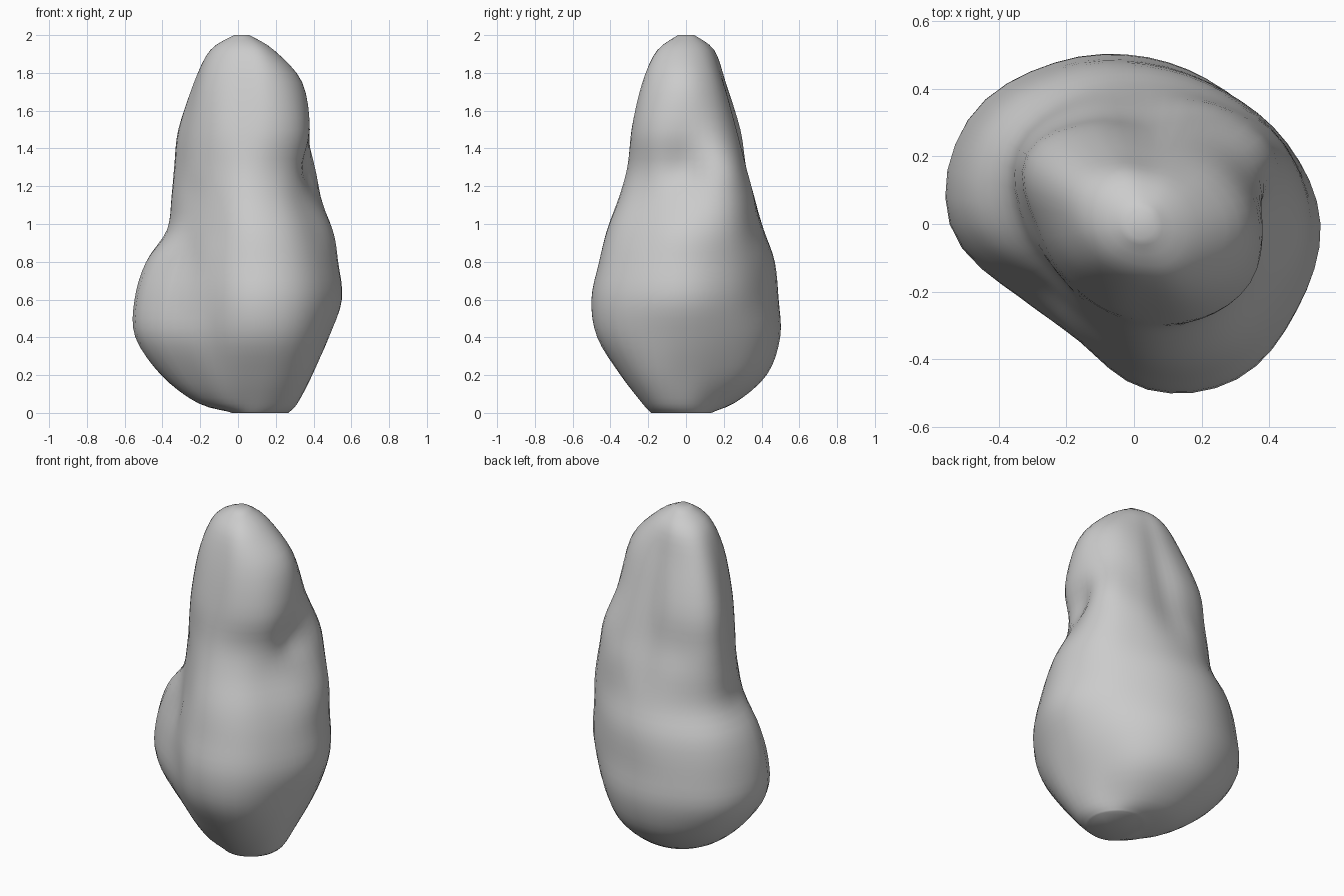
import bpy, bmesh, math

CX = 0.04      # x of the rock's vertical axis
N = 12         # measured directions, every 30 degrees from +x
SIDES = 48
STEPS = 4      # rings between measured heights

# height, then radii counter-clockwise from +x
levels = [
    (0.05, .27, .24, .24, .25, .27, .27, .24, .21, .21, .22, .26, .29),
    (0.20, .345, .34, .38, .42, .46, .48, .43, .33, .31, .335, .38, .385),
    (0.40, .44, .43, .45, .49, .545, .605, .57, .43, .39, .46, .50, .465),
    (0.60, .51, .475, .455, .48, .54, .60, .575, .415, .40, .49, .53, .51),
    (0.80, .49, .47, .45, .465, .51, .555, .51, .36, .375, .45, .49, .48),
    (0.97, .46, .465, .42, .41, .44, .46, .39, .33, .34, .41, .44, .43),
    (1.15, .37, .44, .40, .355, .40, .435, .36, .305, .31, .35, .36, .35),
    (1.30, .31, .415, .36, .31, .36, .42, .34, .30, .29, .31, .32, .325),
    (1.50, .34, .34, .30, .265, .33, .395, .32, .285, .275, .28, .32, .35),
    (1.75, .30, .265, .22, .20, .24, .295, .26, .24, .22, .22, .26, .29),
    (1.92, .15, .14, .135, .14, .17, .195, .185, .165, .15, .15, .165, .16),
]
# flat foot, shifted to the front right, and small blunt tip shifted left
foot = (0.0, *[.14 + .09 * math.cos(math.radians(30 * i + 20)) for i in range(N)])
tip = (2.0, *[.04 - .02 * math.cos(math.radians(30 * i)) for i in range(N)])
levels = [foot] + levels + [tip]


def spline(p0, p1, p2, p3, t):
    return 0.5 * (2 * p1 + (p2 - p0) * t + (2 * p0 - 5 * p1 + 4 * p2 - p3) * t * t
                  + (3 * p1 - p0 - 3 * p2 + p3) * t ** 3)


def level_at(u):
    k = min(int(u), len(levels) - 2)
    rows = [levels[min(max(k + d, 0), len(levels) - 1)] for d in (-1, 0, 1, 2)]
    return [spline(*c, u - k) for c in zip(*rows)]


def radius_at(radii, s):
    k = int(s)
    return spline(*[radii[(k + d) % N] for d in (-1, 0, 1, 2)], s - k)


# rock body: rings lofted between the measured heights
bm = bmesh.new()
rings = []
for j in range((len(levels) - 1) * STEPS + 1):
    z, *radii = level_at(j / STEPS)
    ring = []
    for i in range(SIDES):
        a = 2 * math.pi * i / SIDES
        r = radius_at(radii, i * N / SIDES)
        ring.append(bm.verts.new((CX + r * math.cos(a), r * math.sin(a),
                                  min(max(z, 0), 2))))
    rings.append(ring)
for lo, hi in zip(rings, rings[1:]):
    for i in range(SIDES):
        n = (i + 1) % SIDES
        bm.faces.new((lo[i], lo[n], hi[n], hi[i]))
bm.faces.new(rings[0][::-1])
bm.faces.new(rings[-1])

mesh = bpy.data.meshes.new("rock")
bm.to_mesh(mesh)
bm.free()
rock = bpy.data.objects.new("rock", mesh)
bpy.context.collection.objects.link(rock)
for p in mesh.polygons:
    p.use_smooth = True
